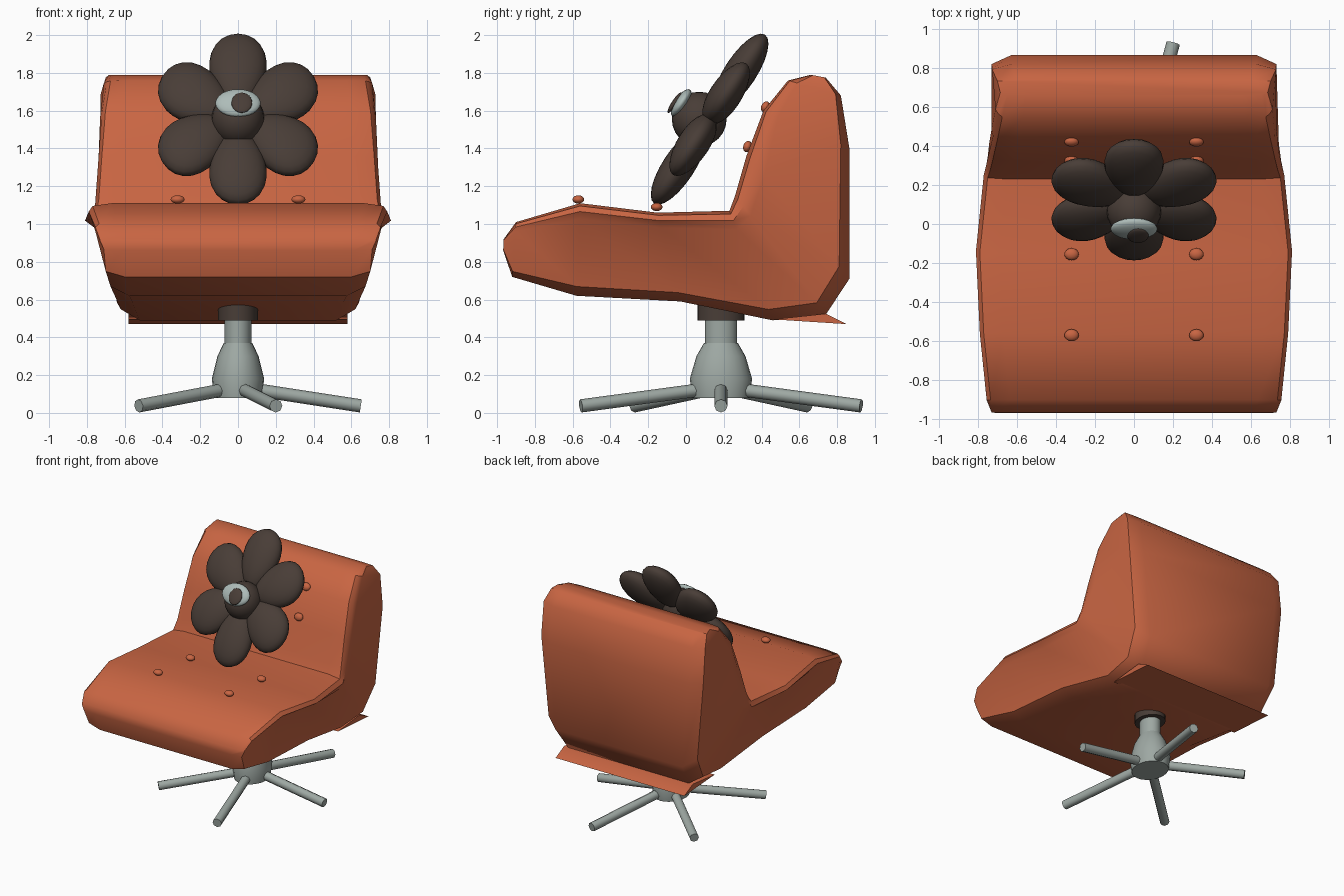
import bpy, bmesh, math
from mathutils import Vector, Matrix

if "Cube" in bpy.data.objects:
    bpy.data.objects.remove(bpy.data.objects["Cube"])


def material(name, rgb):
    m = bpy.data.materials.new(name)
    m.diffuse_color = (*rgb, 1)
    m.use_nodes = True
    m.node_tree.nodes["Principled BSDF"].inputs["Base Color"].default_value = m.diffuse_color
    return m


ORANGE = material("orange upholstery", (0.58, 0.13, 0.055))
BROWN = material("dark brown", (0.066, 0.047, 0.038))
GREY = material("metal grey", (0.34, 0.39, 0.365))
PALE = material("pale grey", (0.42, 0.50, 0.48))


def finish(name, bm, mat, angle=35):
    bmesh.ops.recalc_face_normals(bm, faces=bm.faces)
    me = bpy.data.meshes.new(name)
    bm.to_mesh(me)
    bm.free()
    ob = bpy.data.objects.new(name, me)
    bpy.context.collection.objects.link(ob)
    me.materials.append(mat)
    bpy.ops.object.select_all(action='DESELECT')
    ob.select_set(True)
    bpy.context.view_layer.objects.active = ob
    bpy.ops.object.shade_smooth_by_angle(angle=math.radians(angle))
    return ob


def loft(name, rings, mat, angle=35):
    bm = bmesh.new()
    vs = [[bm.verts.new(p) for p in r] for r in rings]
    n = len(vs[0])
    for a, b in zip(vs, vs[1:]):
        for i in range(n):
            bm.faces.new((a[i], a[(i + 1) % n], b[(i + 1) % n], b[i]))
    bm.faces.new(vs[0])
    bm.faces.new(vs[-1])
    return finish(name, bm, mat, angle)


def lathe(name, profile, mat, cy, sx=0.84, n=24):
    # turned part, profile of (radius, z)
    rings = [[(sx * r * math.cos(t), cy + r * math.sin(t), z)
              for t in (2 * math.pi * i / n for i in range(n))] for r, z in profile]
    return loft(name, rings, mat)


def ellipsoid(name, matrix, mat, taper=0.0, seg=24):
    bm = bmesh.new()
    bmesh.ops.create_uvsphere(bm, u_segments=seg, v_segments=seg // 2, radius=1)
    for v in bm.verts:
        v.co.x *= 1 + taper * v.co.y
    bm.transform(matrix)
    return finish(name, bm, mat, 60)


def scale(x, y, z):
    return Matrix.Diagonal((x, y, z, 1))


# Seat and backrest shell: front/top point, rear/bottom point, edge, side and under half widths
stations = [
    ((-0.965, 0.92), (-0.968, 0.86), 0.73, 0.73, 0.71),
    ((-0.90, 1.01), (-0.92, 0.72), 0.755, 0.755, 0.70),
    ((-0.56, 1.11), (-0.58, 0.62), 0.79, 0.765, 0.675),
    ((-0.15, 1.06), (-0.03, 0.59), 0.81, 0.76, 0.66),
    ((0.23, 1.07), (0.46, 0.49), 0.77, 0.75, 0.62),
    ((0.26, 1.15), (0.74, 0.52), 0.757, 0.75, 0.64),
    ((0.32, 1.36), (0.865, 0.71), 0.742, 0.742, 0.67),
    ((0.41, 1.60), (0.865, 1.40), 0.722, 0.73, 0.73),
    ((0.54, 1.76), (0.82, 1.68), 0.695, 0.71, 0.727),
    ((0.66, 1.79), (0.74, 1.775), 0.67, 0.685, 0.70),
]
rings = []
for top, low, wt, ws, wb in stations:
    a, b = Vector(top), Vector(low)
    half = [(wt - 0.12, 0), (wt - 0.02, 0.03), (wt, 0.09), (ws, 0.17), (wb, 0.9), (wb - 0.1, 1)]
    pts = [(x, *a.lerp(b, t)) for x, t in half]
    rings.append(pts + [(-x, y, z) for x, y, z in reversed(pts)])
loft("seat_shell", rings, ORANGE, 40)

# Thin flange along the bottom rear edge
lip = [(0.46, 0.495), (0.74, 0.525), (0.85, 0.47)]
loft("rear_lip", [[(x, y, z) for y, z in lip] for x in (-0.58, 0.58)], ORANGE)

# Upholstery buttons
for y, z, tilt in ((-0.57, 1.13, 0), (-0.155, 1.09, 0), (0.325, 1.41, 72), (0.42, 1.62, 65)):
    for x in (-0.32, 0.32):
        m = (Matrix.Translation((x, y, z)) @ Matrix.Rotation(math.radians(tilt), 4, 'X')
             @ scale(0.037, 0.031, 0.022))
        ellipsoid("button", m, ORANGE, seg=16)

# Swivel pedestal
CY = 0.185
lathe("collar", [(0.125, 0.49), (0.125, 0.58)], BROWN, CY)
lathe("column", [(0.085, 0.35), (0.085, 0.51)], GREY, CY)
lathe("pedestal", [(0.15, 0.08), (0.165, 0.18), (0.13, 0.30), (0.09, 0.37)], GREY, CY)

# Five splayed legs
for i in range(5):
    t = math.radians(72 * i)
    d = Vector((0.65 * math.cos(t), 0.78 * math.sin(t), 0))
    p0 = Vector((0, CY, 0.125)) + d * 0.12
    p1 = Vector((0, CY, 0.037)) + d
    side = (p1 - p0).cross(Vector((0, 0, 1))).normalized()
    up = side.cross(p1 - p0).normalized()
    ring = [(side * math.cos(k * math.pi / 4) + up * math.sin(k * math.pi / 4)) * 0.035
            for k in range(8)]
    loft("leg", [[p + r for r in ring] for p in (p0, p1)], GREY, 50)

# Flower cushion: local y runs up the tilted flower, local z faces forward
tilt = Matrix.Rotation(math.atan2(0.9, 0.59), 4, 'X')
flower = Matrix.Translation((0, 0.125, 1.555)) @ scale(0.87, 1, 1) @ tilt
for i in range(6):
    m = (flower @ Matrix.Rotation(math.radians(60 * i), 4, 'Z')
         @ Matrix.Translation((0, 0.30, 0)) @ scale(0.172, 0.235, 0.085))
    ellipsoid("petal", m, BROWN, taper=0.2)
ellipsoid("flower_center", Matrix.Translation((0, 0.07, 1.555)) @ scale(0.14, 0.145, 0.145), BROWN)

# Eye disc and pupil on the flower centre
eye = Matrix.Translation((0, -0.025, 1.64)) @ tilt
ellipsoid("eye", eye @ scale(0.12, 0.085, 0.035), PALE)
pupil = Matrix.Translation((0.02, -0.06, 1.642)) @ tilt
ellipsoid("pupil", pupil @ scale(0.055, 0.064, 0.015), BROWN)
